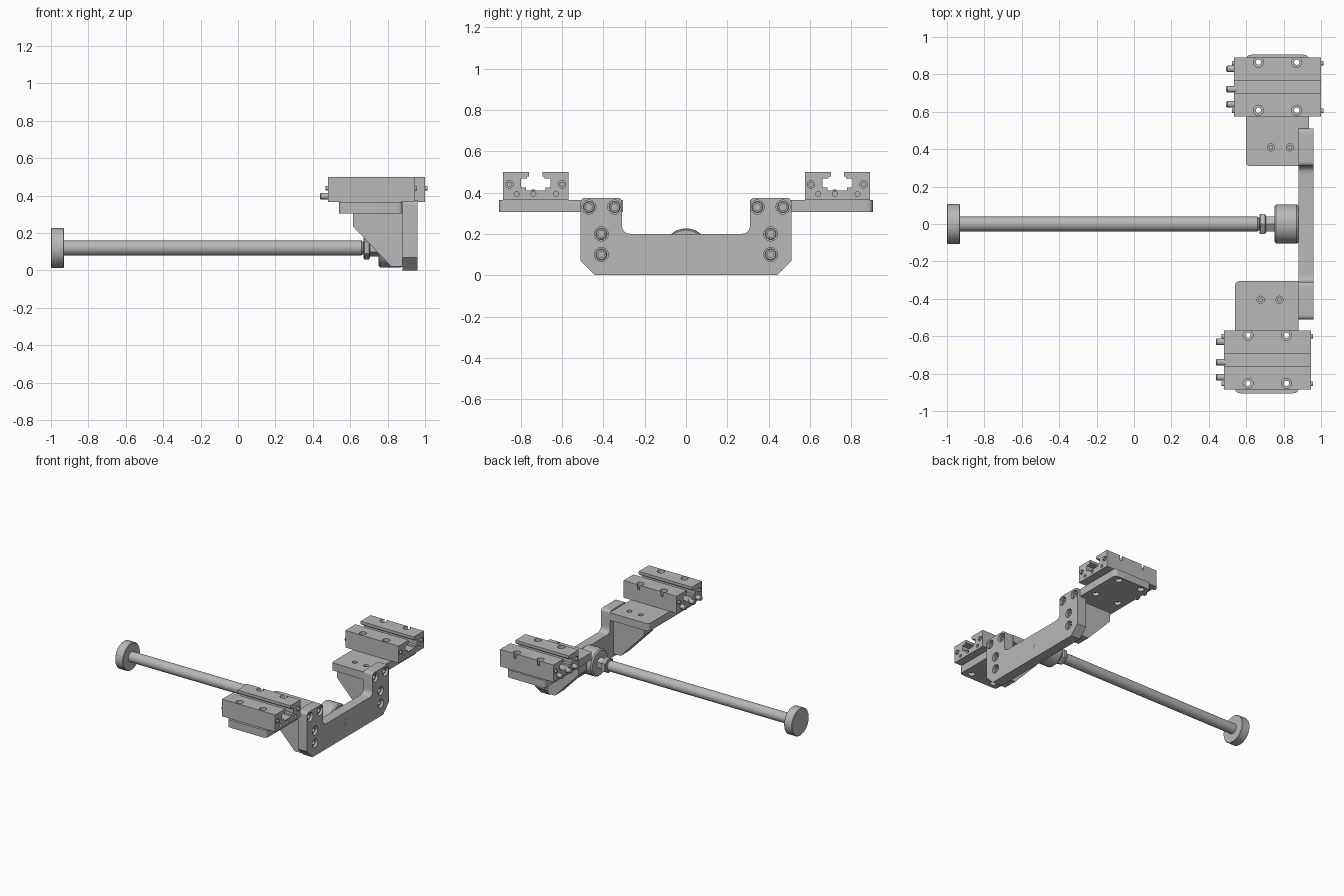
import bpy, bmesh, math
from mathutils import Vector

if "Cube" in bpy.data.objects:
    bpy.data.objects.remove(bpy.data.objects["Cube"])

metal = bpy.data.materials.new("machined_grey")
metal.use_nodes = True
GREY = (0.48, 0.48, 0.48, 1)
metal.diffuse_color = GREY
metal.node_tree.nodes["Principled BSDF"].inputs["Base Color"].default_value = GREY
parts = []


def finish(name, bm):
    bmesh.ops.recalc_face_normals(bm, faces=bm.faces)
    mesh = bpy.data.meshes.new(name)
    bm.to_mesh(mesh)
    bm.free()
    mesh.materials.append(metal)
    ob = bpy.data.objects.new(name, mesh)
    bpy.context.collection.objects.link(ob)
    return ob


def place(axis, u, v, w):
    return {"x": (w, u, v), "y": (u, w, v), "z": (u, v, w)}[axis]


def rounded(points):
    """Outline from (u, v[, radius]) corners."""
    out = []
    for i, p in enumerate(points):
        c = Vector(p[:2])
        if len(p) < 3:
            out.append(c)
            continue
        a = c + (Vector(points[i - 1][:2]) - c).normalized() * p[2]
        b = c + (Vector(points[(i + 1) % len(points)][:2]) - c).normalized() * p[2]
        for k in range(7):
            t = k / 6
            out.append(a * (1 - t) ** 2 + c * 2 * t * (1 - t) + b * t * t)
    return out


def prism(name, axis, points, lo, hi):
    bm = bmesh.new()
    ring = [[bm.verts.new(place(axis, p[0], p[1], w)) for p in rounded(points)]
            for w in (lo, hi)]
    n = len(ring[0])
    bm.faces.new(ring[0])
    bm.faces.new(ring[1])
    for i in range(n):
        j = (i + 1) % n
        bm.faces.new((ring[0][i], ring[0][j], ring[1][j], ring[1][i]))
    ob = finish(name, bm)
    parts.append(ob)
    return ob


def add_turned(bm, axis, u, v, profile, sides, turn=0):
    """Stack of rings (position, radius) along an axis."""
    rings = []
    for w, r in profile:
        angles = [turn + math.tau * k / sides for k in range(sides)]
        rings.append([bm.verts.new(place(axis, u + r * math.cos(a), v + r * math.sin(a), w))
                      for a in angles])
    bm.faces.new(rings[0])
    bm.faces.new(rings[-1])
    for a, b in zip(rings, rings[1:]):
        for i in range(sides):
            j = (i + 1) % sides
            bm.faces.new((a[i], a[j], b[j], b[i]))


def turned(name, u, v, profile, sides=40, axis="x", turn=0):
    bm = bmesh.new()
    add_turned(bm, axis, u, v, profile, sides, turn)
    ob = finish(name, bm)
    parts.append(ob)
    return ob


def drill(ob, axis, spots, profile):
    """Cut stepped holes with one joined cutter."""
    bm = bmesh.new()
    for u, v in spots:
        add_turned(bm, axis, u, v, profile, 24)
    cutter = finish("hole_cutter", bm)
    mod = ob.modifiers.new("holes", "BOOLEAN")
    mod.operation, mod.solver, mod.object = "DIFFERENCE", "EXACT", cutter
    bpy.context.view_layer.objects.active = ob
    bpy.ops.object.modifier_apply(modifier=mod.name)
    bpy.data.objects.remove(cutter)


# Push rod, end disc, lock nut and coupling
ROD_Z = 0.12
turned("end_disc", 0, ROD_Z, [(-1, 0.103), (-0.996, 0.107), (-0.934, 0.107), (-0.93, 0.103)], 48)
turned("push_rod", 0, ROD_Z, [(-0.94, 0.04), (0.66, 0.04), (0.67, 0.032), (0.68, 0.032)])
turned("lock_nut", 0, ROD_Z, [(0.67, 0.054), (0.675, 0.062), (0.7, 0.062), (0.705, 0.054)], 6, turn=math.pi / 2)
turned("coupling_neck", 0, ROD_Z, [(0.7, 0.045), (0.76, 0.045)], 6, turn=math.pi / 2)
turned("coupling", 0, ROD_Z, [(0.75, 0.095), (0.76, 0.105), (0.87, 0.105), (0.88, 0.098)], 48)

# U-shaped cross plate
half = [(0.44, 0), (0.51, 0.07), (0.51, 0.375, 0.025), (0.31, 0.375, 0.025), (0.31, 0.2, 0.045)]
outline = half + [(-p[0], *p[1:]) for p in reversed(half)]
cross_plate = prism("cross_plate", "x", outline, 0.88, 0.96)
screw_spots = [(s * y, z) for s in (-1, 1)
               for y, z in ((0.41, 0.1), (0.41, 0.2), (0.345, 0.33), (0.47, 0.33))]
drill(cross_plate, "x", screw_spots, [(0.925, 0.034), (0.98, 0.034)])
for y, z in screw_spots:
    screw = turned("plate_screw", y, z, [(0.92, 0.027), (0.943, 0.027), (0.946, 0.024)], 24)
    drill(screw, "x", [(y, z)], [(0.928, 0.015), (0.96, 0.015)])
turned("centre_pin", 0, ROD_Z, [(0.9, 0.035), (0.961, 0.035)], 32)

# Shelves with gussets
left_shelf = prism("left_shelf", "z", [(0.6, 0.31, 0.02), (0.88, 0.31), (0.88, 0.51), (0.935, 0.51),
                                       (0.935, 0.905, 0.03), (0.6, 0.905, 0.03)], 0.305, 0.365)
right_shelf = prism("right_shelf", "z", [(0.54, -0.305, 0.03), (0.88, -0.305), (0.88, -0.905, 0.03),
                                         (0.54, -0.905, 0.03)], 0.305, 0.365)
for side, name in ((1, "left_gusset"), (-1, "right_gusset")):
    ends = sorted((side * 0.355, side * 0.465))
    prism(name, "y", [(0.615, 0.305), (0.615, 0.235), (0.82, 0.02), (0.88, 0.02), (0.88, 0.305)], *ends)

# Clamp units: same block at two places, with a T-shaped slot
for side, shelf, ox, oy in (("left", left_shelf, 0.535, 0.575), ("right", right_shelf, 0.48, -0.885)):
    slot = [(0, 0.365), (0.315, 0.365), (0.315, 0.5), (0.19, 0.5), (0.19, 0.478), (0.2, 0.478),
            (0.2, 0.468), (0.23, 0.468), (0.23, 0.425), (0.205, 0.425), (0.205, 0.41)]
    mirror = [(0.316 - y, z) for y, z in reversed(slot[3:])]
    block = prism(side + "_clamp_block", "x",
                  [(y + oy, z) for y, z in slot + mirror + [(0, 0.5)]], ox, ox + 0.465)

    # Bolt holes straight through block and shelf
    bolts = [(ox + x, oy + y) for x in (0.13, 0.335) for y in (0.033, 0.29)]
    drill(block, "z", bolts, [(0.3, 0.014), (0.46, 0.014), (0.46, 0.027), (0.52, 0.027)])
    drill(shelf, "z", bolts, [(0.29, 0.025), (0.33, 0.025), (0.33, 0.014), (0.38, 0.014)])

    # Shelf screws above the gusset
    screws = [(ox + x, 0.41 if oy > 0 else -0.405) for x in (0.197, 0.298)]
    drill(shelf, "z", screws, [(0.33, 0.019), (0.38, 0.019)])
    for x, y in screws:
        turned(side + "_shelf_screw", x, y, [(0.32, 0.012), (0.35, 0.012)], 16, "z")

    # Holes in both ends
    for w in (ox, ox + 0.465):
        drill(block, "x", [(oy + 0.03, 0.44), (oy + 0.285, 0.44)], [(w - 0.03, 0.018), (w + 0.03, 0.018)])
        for y in (0.03, 0.285):
            turned(side + "_end_plug", oy + y, 0.44, [(w - 0.012, 0.012), (w + 0.012, 0.012)], 16)
    pins = [(oy + y, 0.393) for y in (0.065, 0.146, 0.255)]
    drill(block, "x", pins, [(ox + 0.44, 0.012), (ox + 0.48, 0.012)])

    # Adjusting pins
    for y, z in pins:
        turned(side + "_pin", y, z + 0.004, [(ox - 0.042, 0.013), (ox - 0.036, 0.018), (ox + 0.01, 0.018)], 24)

# Smooth round surfaces, crisp edges
bpy.ops.object.select_all(action="DESELECT")
for ob in parts:
    ob.select_set(True)
bpy.context.view_layer.objects.active = parts[0]
bpy.ops.object.shade_smooth_by_angle(angle=math.radians(30))
